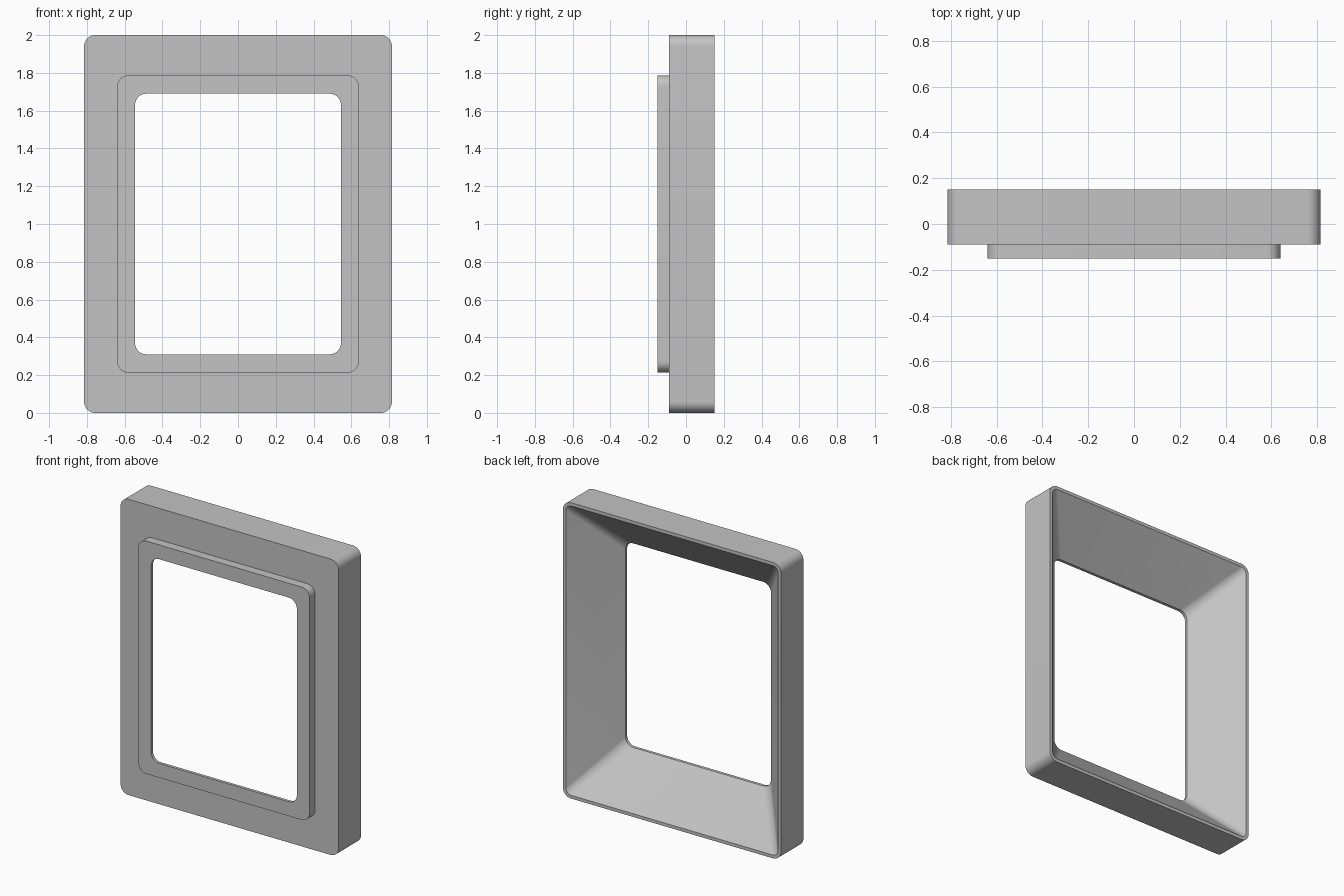
import bpy, bmesh
from math import sin, cos, pi, radians

cube = bpy.data.objects.get("Cube")
if cube:
    bpy.data.objects.remove(cube, do_unlink=True)

CORNER_STEPS = 10
MID_Z = 1.0


def rounded_loop(bm, half_w, half_h, radius, y):
    """Ring of vertices around a rounded rectangle facing the front."""
    ring = []
    for quarter, (sx, sz) in enumerate([(1, 1), (-1, 1), (-1, -1), (1, -1)]):
        for i in range(CORNER_STEPS + 1):
            a = (quarter + i / CORNER_STEPS) * pi / 2
            x = sx * (half_w - radius) + radius * cos(a)
            z = sz * (half_h - radius) + radius * sin(a)
            ring.append(bm.verts.new((x, y, MID_Z + z)))
    return ring


# Plain grey plastic
grey = bpy.data.materials.new("plain grey")
grey.use_nodes = True
colour = (0.55, 0.55, 0.55, 1)
grey.diffuse_color = colour
grey.node_tree.nodes["Principled BSDF"].inputs["Base Color"].default_value = colour

# Section of the frame: half width, half height, corner radius, depth
section = [
    (0.815, 1.0, 0.06, 0.15),      # back outer edge
    (0.815, 1.0, 0.06, -0.09),     # front outer edge
    (0.64, 0.787, 0.06, -0.09),    # foot of raised collar
    (0.64, 0.787, 0.06, -0.15),    # top of raised collar
    (0.545, 0.69, 0.06, -0.15),    # opening
    (0.545, 0.69, 0.06, -0.13),    # back of opening lip
    (0.793, 0.978, 0.04, 0.15),    # back inner edge of the funnel
]

bm = bmesh.new()
rings = [rounded_loop(bm, *row) for row in section]
for k, ring in enumerate(rings):
    following = rings[(k + 1) % len(rings)]
    for i in range(len(ring)):
        j = (i + 1) % len(ring)
        bm.faces.new((ring[i], ring[j], following[j], following[i]))
bmesh.ops.recalc_face_normals(bm, faces=bm.faces)

mesh = bpy.data.meshes.new("bezel_frame")
bm.to_mesh(mesh)
bm.free()
mesh.materials.append(grey)
frame = bpy.data.objects.new("bezel_frame", mesh)
bpy.context.collection.objects.link(frame)

bpy.ops.object.select_all(action="DESELECT")
frame.select_set(True)
bpy.context.view_layer.objects.active = frame
bpy.ops.object.shade_smooth_by_angle(angle=radians(30))
